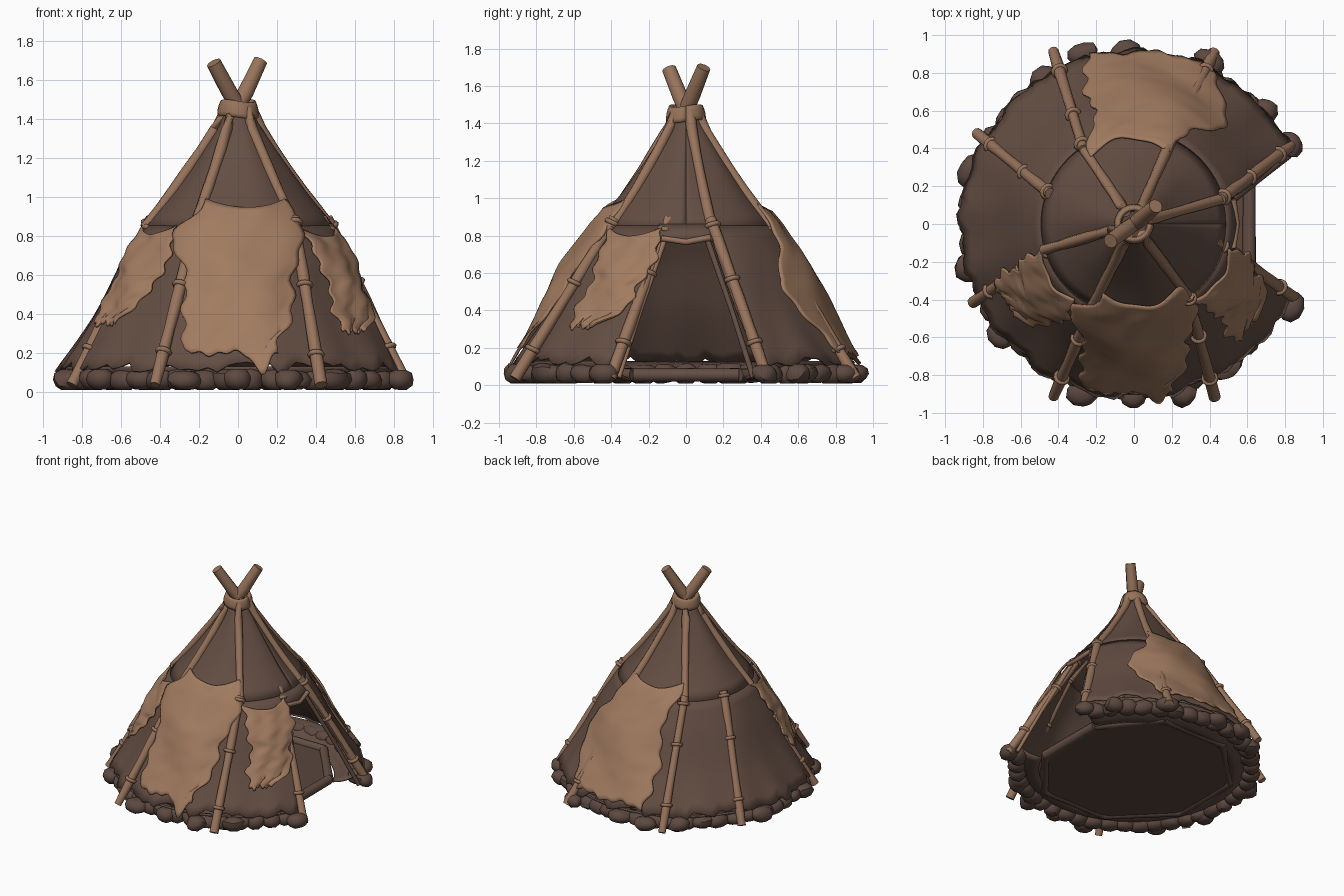
import bpy, bmesh, math, random
from mathutils import Vector

random.seed(4)
cube = bpy.data.objects.get("Cube")
if cube:
    bpy.data.objects.remove(cube, do_unlink=True)


def material(name, rgb):
    m = bpy.data.materials.new(name)
    m.use_nodes = True
    m.diffuse_color = (*rgb, 1)
    m.node_tree.nodes["Principled BSDF"].inputs["Base Color"].default_value = (*rgb, 1)
    return m


HIDE = material("dark hide", (0.125, 0.075, 0.056))
PATCH = material("tan hide", (0.36, 0.2, 0.118))
WOOD = material("pole wood", (0.31, 0.172, 0.104))
STONE = material("brown stone", (0.11, 0.067, 0.052))
FLOOR = material("floor boards", (0.1, 0.061, 0.046))

# Tent outline: (height, radius)
PROFILE = [(0.1, 0.93), (0.25, 0.835), (0.4, 0.745), (0.65, 0.62), (0.87, 0.475),
           (1.0, 0.365), (1.2, 0.22), (1.42, 0.07)]


def lerp(a, b, t):
    return a + (b - a) * t


def sample(rows, z):
    """Interpolate rows keyed by their first value."""
    rows = sorted(rows)
    for p, q in zip(rows, rows[1:]):
        if z <= q[0]:
            t = max(0, (z - p[0]) / (q[0] - p[0]))
            return [lerp(a, b, t) for a, b in zip(p[1:], q[1:])]
    return rows[-1][1:]


def polar(deg, r, z):
    a = math.radians(deg)
    return Vector((r * math.cos(a), r * math.sin(a), z))


def on_tent(deg, z, out=0.0):
    return polar(deg, sample(PROFILE, z)[0] + out, z)


def finish(name, bm, mat, angle=55):
    me = bpy.data.meshes.new(name)
    bm.to_mesh(me)
    bm.free()
    me.materials.append(mat)
    ob = bpy.data.objects.new(name, me)
    bpy.context.collection.objects.link(ob)
    bpy.ops.object.select_all(action="DESELECT")
    ob.select_set(True)
    bpy.context.view_layer.objects.active = ob
    bpy.ops.object.shade_smooth_by_angle(angle=math.radians(angle))
    return ob


def sheet(name, fn, nu, nv, mat, thick):
    """Cloth grid from a function of u and v, given thickness."""
    bm = bmesh.new()
    g = [[bm.verts.new(fn(i / nu, j / nv)) for i in range(nu + 1)] for j in range(nv + 1)]
    for j in range(nv):
        for i in range(nu):
            bm.faces.new((g[j][i], g[j][i + 1], g[j + 1][i + 1], g[j + 1][i]))
    ob = finish(name, bm, mat)
    mod = ob.modifiers.new("thickness", "SOLIDIFY")
    mod.thickness, mod.offset = thick, 0
    return ob


def add_tube(bm, pts, radius, sides=10):
    """Capped round bar along a path, slightly uneven like cut timber."""
    pts = [Vector(p) for p in pts]
    rings = []
    for k, p in enumerate(pts):
        d = (pts[min(k + 1, len(pts) - 1)] - pts[max(k - 1, 0)]).normalized()
        x = d.cross(Vector((0.3, -0.2, 1)) if abs(d.z) < 0.9 else Vector((1, 0, 0))).normalized()
        y = d.cross(x)
        r = radius * random.uniform(0.9, 1.1)
        rings.append([bm.verts.new(p + r * (x * math.cos(t) + y * math.sin(t)))
                      for t in (math.tau * s / sides for s in range(sides))])
    for a, b in zip(rings, rings[1:]):
        for s in range(sides):
            bm.faces.new((a[s], a[(s + 1) % sides], b[(s + 1) % sides], b[s]))
    bm.faces.new(rings[0][::-1])
    bm.faces.new(rings[-1])


def tube(name, pts, radius, mat=WOOD):
    bm = bmesh.new()
    add_tube(bm, pts, radius)
    return finish(name, bm, mat)


# Cloth: upper cone, lower skirt, door flap and turned-in hem; doorway on +x
def upper_cloth(u, v):
    sag = 0.014 * math.sin(math.radians(1080 * u + 20)) ** 2 * math.sin(math.pi * v)
    return on_tent(360 * u, lerp(0.85, 1.44, v), -sag)


hem = [random.uniform(0.1, 0.155) for _ in range(97)]


def lower_cloth(u, v):
    z = lerp(hem[round(u * 96)], 0.85, v)
    gap = lerp(26, 14, (z - 0.1) / 0.75)
    deg = lerp(gap, 360 - gap, u)
    sag = 0.02 * math.cos(math.radians(4 * deg)) ** 2 * math.sin(math.pi * v)
    flare = 0.012 * math.sin(math.radians(17 * deg)) * (1 - v) ** 3
    return on_tent(deg, z, flare - sag)


def door_flap(u, v):
    return on_tent(lerp(-17, 17, u), lerp(0.77, 0.86, v), 0.002)


def turned_hem(u, v):
    return polar(lerp(26, 334, u), lerp(0.7, 0.9, v), lerp(0.035, 0.125, v * v))


sheet("upper_cloth", upper_cloth, 96, 10, HIDE, 0.012)
sheet("lower_cloth", lower_cloth, 96, 12, HIDE, 0.012)
sheet("door_flap", door_flap, 10, 2, HIDE, 0.012)
sheet("turned_hem", turned_hem, 64, 4, HIDE, 0.014)


# Pale hides hung over the cloth: rows of (height, start angle, end angle)
def hide_patch(name, rows, tongue=0.0, lift=0.02):
    lo, hi = min(rows)[0], max(rows)[0]
    seed = random.uniform(0, 6)

    def ragged(t):
        return 0.5 * math.sin(13 * t + seed) + 0.5 * math.sin(33 * t + 2 * seed)

    def point(u, v):
        z = lerp(lo, hi, v)
        a0, a1 = sample(rows, z)
        deg = lerp(a0 + 2.5 * ragged(v), a1 + 2.5 * ragged(v + 1.7), u)
        z += 0.018 * ragged(u) * (1 - v) ** 3
        z -= tongue * math.exp(-((u - 0.82) / 0.1) ** 2) * (1 - v) ** 3
        z -= 0.045 * math.sin(math.pi * u) * v ** 6
        bulge = lift + 0.014 * math.sin(math.pi * u) * math.sin(math.pi * v)
        crease = 0.008 * math.sin(7 * u + 9 * v) + 0.004 * math.sin(15 * u - 8 * v)
        return on_tent(deg, z, bulge + crease)

    sheet(name, point, 26, 30, PATCH, 0.012)


hide_patch("front_hide", [(0.2, -110, -77), (0.4, -110, -70), (0.6, -114, -64),
                          (0.82, -128, -54), (0.9, -117, -52), (0.99, -115, -52)], 0.1, 0.03)
hide_patch("back_hide", [(0.17, 66, 103), (0.28, 58, 108), (0.42, 49, 111), (0.6, 48, 108),
                         (0.78, 58, 112), (0.97, 66, 123)], 0, 0.03)
hide_patch("left_front_hide", [(0.31, -49, -36), (0.42, -49, -25), (0.55, -48, -20),
                               (0.7, -48, -15), (0.84, -53, -13)])
hide_patch("right_front_hide", [(0.35, -158, -141), (0.45, -159, -135), (0.6, -160, -126),
                                (0.85, -165, -126)])

# Poles: foot angle, foot radius, shoulder angle, offset, whether one continues to the top
POLES = [(115, 1.01, 124, 0.018, 1), (65, 1, 66, -0.02, 1), (27, 0.96, 16, 0.018, 1),
         (-25, 0.96, -12, -0.02, 0), (-65, 1.01, -53, 0.018, 1), (-115, 1.01, -117, -0.005, 1),
         (-154, 0.95, -164, -0.015, 1), (150, 0.96, 160, 0.015, 0)]
for n, (foot, reach, shoulder, out, goes_up) in enumerate(POLES, 1):
    a, b = polar(foot, reach, 0.035), on_tent(shoulder, 0.89, out)
    tube(f"lower_pole_{n}", [a.lerp(b, k / 6) for k in range(7)], 0.03)
    if goes_up:
        tube(f"upper_pole_{n}", [on_tent(shoulder, lerp(0.84, 1.45, k / 6), 0.004)
                                 for k in range(7)], 0.028)
    # Lashings round each lower pole
    axis = (b - a).normalized()
    for t in (0.2, 0.63, 0.95):
        bpy.ops.mesh.primitive_torus_add(
            major_radius=0.032, minor_radius=0.014, major_segments=12, minor_segments=6,
            location=a.lerp(b, t + random.uniform(-0.03, 0.03)),
            rotation=(axis + Vector((0.1, 0, 0.25))).to_track_quat("Z", "Y").to_euler())
        ring = bpy.context.object
        ring.name = f"pole_lashing_{n}"
        ring.data.materials.append(WOOD)
        bpy.ops.object.shade_smooth_by_angle(angle=math.radians(65))

# Crossing pole tips and the collar that binds them
tube("pole_tip_left", [(-0.04, -0.03, 1.4), (0.04, 0.03, 1.54), (0.115, 0.095, 1.7)], 0.04)
tube("pole_tip_right", [(0.04, 0.03, 1.4), (-0.045, -0.03, 1.54), (-0.125, -0.09, 1.69)], 0.04)


def collar(u, v):
    r = lerp(0.095, 0.08, v) + 0.006 * math.sin(math.pi * v)
    return polar(360 * u, r, lerp(1.41, 1.49, v) + 0.008 * math.sin(2 * math.tau * u))


sheet("top_collar", collar, 20, 4, WOOD, 0.022)

# Doorway frame
for side, label, mat in ((1, "back", HIDE), (-1, "front", WOOD)):
    tube(f"door_post_{label}", [(0.82, 0.36 * side, 0.04), (0.675, 0.245 * side, 0.4),
                                (0.505, 0.11 * side, 0.79)], 0.015, mat)
tube("door_lintel", [(0.525, -0.13, 0.785), (0.545, 0, 0.765), (0.525, 0.13, 0.79)], 0.016)

# Floor with an octagonal log border, drawn back at the doorway
corners = [polar(45 * k + 22.5, 0.74, 0.055) for k in range(8)]
for c in corners:
    c.x = min(c.x, 0.61)
bm = bmesh.new()
base = bm.faces.new([bm.verts.new(c - Vector((0, 0, 0.025))) for c in corners])
top = bmesh.ops.extrude_face_region(bm, geom=[base])["geom"]
bmesh.ops.translate(bm, vec=(0, 0, 0.025), verts=[v for v in top if isinstance(v, bmesh.types.BMVert)])
bmesh.ops.recalc_face_normals(bm, faces=bm.faces)
finish("floor", bm, FLOOR, 30)
bm = bmesh.new()
for c, d in zip(corners, corners[1:] + corners[:1]):
    add_tube(bm, [c, (c + d) / 2, d], 0.034)
finish("floor_border_logs", bm, HIDE)


# Ring of stones, open at the doorway
def add_stone(bm, deg, r, size):
    made = bmesh.ops.create_icosphere(bm, subdivisions=2, radius=1)["verts"]
    sx, sy, sz = (s * random.uniform(0.9, 1.15) for s in size)
    lump = Vector([random.uniform(-1, 1) for _ in range(3)])
    a = math.radians(deg)
    for v in made:
        p = v.co * (1 + 0.1 * math.sin(3 * v.co.dot(lump) + deg))
        x, y = r + p.x * sx, p.y * sy
        z = max(0.01, 0.062 + max(-0.9, min(0.85, p.z)) * sz)
        v.co = (x * math.cos(a) - y * math.sin(a), x * math.sin(a) + y * math.cos(a), z)


bm = bmesh.new()
for k in range(39):
    add_stone(bm, lerp(31, 329, k / 38), 0.865, (0.065, 0.08, 0.058))
# Larger stones standing proud of the ring
for deg, r in ((27, 0.93), (41, 0.91), (65, 0.95), (93, 0.9), (107, 0.94), (122, 0.9),
               (162, 0.91), (195, 0.9), (220, 0.92), (253, 0.935), (270, 0.91),
               (286, 0.93), (303, 0.9), (-28, 0.935)):
    add_stone(bm, deg, r, (0.07, 0.078, 0.06))
finish("stone_ring", bm, STONE, 38)
